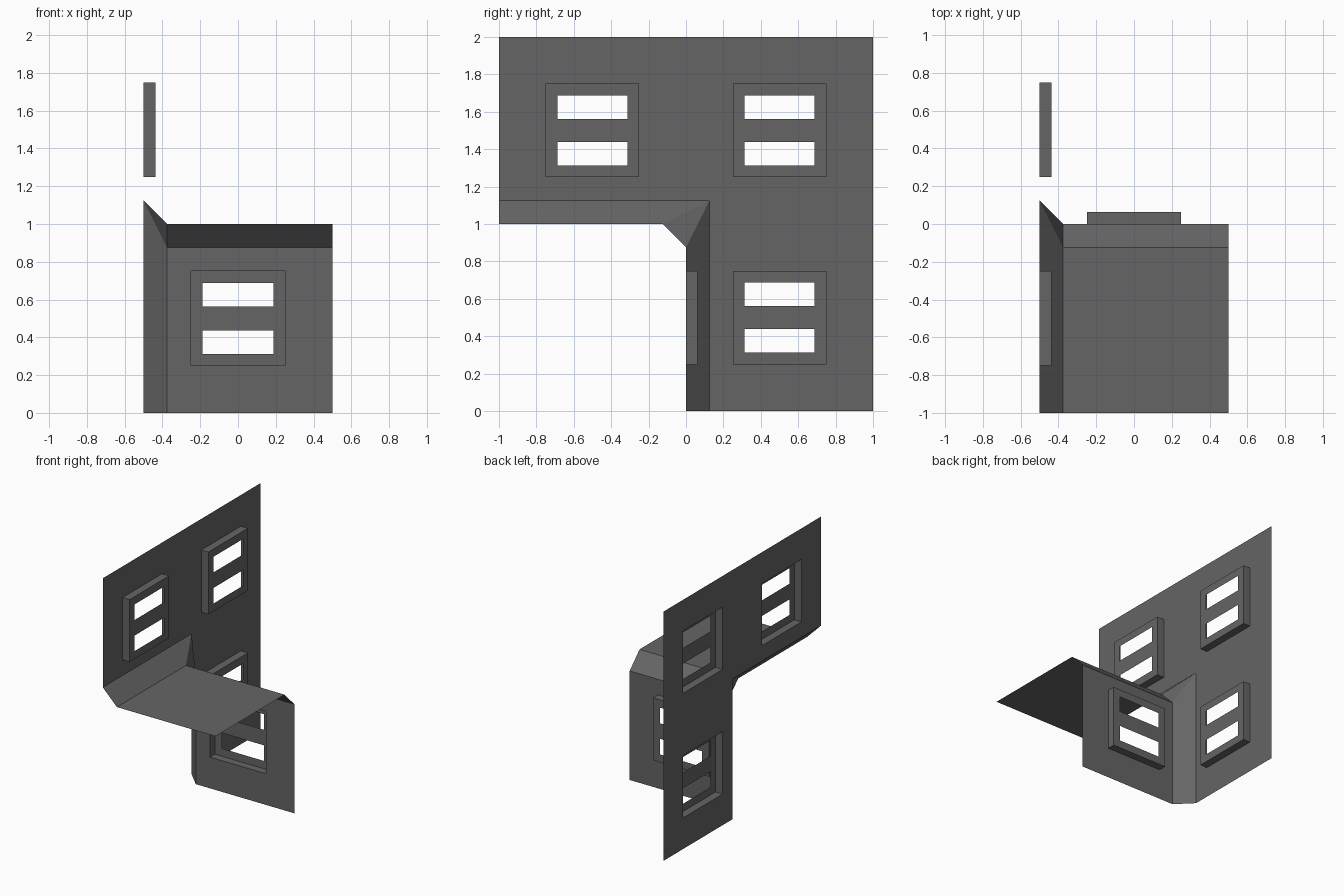
import bpy
from mathutils import Vector as V

if "Cube" in bpy.data.objects:
    bpy.data.objects.remove(bpy.data.objects["Cube"])

grey = bpy.data.materials.new("dark_grey")
grey.diffuse_color = (0.13, 0.13, 0.13, 1)
grey.use_nodes = True
grey.node_tree.nodes["Principled BSDF"].inputs["Base Color"].default_value = grey.diffuse_color

C = 0.125    # chamfer size
D = 0.0625   # window projection
R = 0.25     # window half size


def side(u, v, d=0):
    """Side wall plane, facing +x."""
    return V((-0.5 + d, u, v))


def front(u, v, d=0):
    """Front wall plane, facing +y."""
    return V((-u, d, v))


def make(name, faces):
    verts, index, polys = [], {}, []
    for f in faces:
        poly = []
        for p in f:
            key = tuple(round(c, 5) for c in p)
            if key not in index:
                index[key] = len(verts)
                verts.append(key)
            poly.append(index[key])
        polys.append(poly)
    me = bpy.data.meshes.new(name)
    me.from_pydata(verts, [], polys)
    me.materials.append(grey)
    ob = bpy.data.objects.new(name, me)
    bpy.context.collection.objects.link(ob)


def panel(place, us, vs, hole, d=0):
    """Grid of quads, leaving out cells whose centre is in a hole."""
    faces = []
    for a, b in zip(us, us[1:]):
        for e, f in zip(vs, vs[1:]):
            if not hole((a + b) / 2, (e + f) / 2):
                faces.append([place(a, e, d), place(b, e, d),
                              place(b, f, d), place(a, f, d)])
    return faces


def in_window(u, v, centres):
    return any(abs(u - cu) < R and abs(v - cv) < R for cu, cv in centres)


def window(name, place, cu, cv):
    """Projecting hollow box with two slots through its face."""
    us = [cu + k * D for k in (-4, -3, 3, 4)]
    vs = [cv + k * D for k in (-4, -3, -1, 1, 3, 4)]
    faces = panel(place, us, vs,
                  lambda u, v: abs(u - cu) < 3 * D and D < abs(v - cv) < 3 * D, D)
    ring = [(cu - R, cv - R), (cu + R, cv - R), (cu + R, cv + R), (cu - R, cv + R)]
    for a, b in zip(ring, ring[1:] + ring[:1]):
        faces.append([place(*a), place(*b), place(*b, D), place(*a, D)])
    make(name, faces)


# L-shaped side wall
side_windows = [(-0.5, 1.5), (0.5, 1.5), (0.5, 0.5)]
make("side_wall", panel(
    side, [-1, -0.75, -0.25, C, 0.25, 0.75, 1], [0, 0.25, 0.75, 1 + C, 1.25, 1.75, 2],
    lambda u, v: (u < C and v < 1 + C) or in_window(u, v, side_windows)))
for i, (u, v) in enumerate(side_windows):
    window(f"side_window_{i + 1}", side, u, v)

# Front wall under the ledge
make("front_wall", panel(
    front, [-0.5, -0.25, 0.25, 0.5 - C], [0, 0.25, 0.75, 1 - C],
    lambda u, v: in_window(u, v, [(0, 0.5)])))
window("front_window", front, 0, 0.5)

# Flat ledge
x0, x1 = -0.5 + C, 0.5
make("ledge", [[V((x0, -1, 1)), V((x1, -1, 1)), V((x1, -C, 1)), V((x0, -C, 1))]])

# Bevels joining the wall, ledge and front wall, meeting at one corner
corner = V((-0.5, C, 1 + C))
top, low = V((x0, -C, 1)), V((x0, 0, 1 - C))
make("bevels", [
    [V((-0.5, -1, 1 + C)), V((x0, -1, 1)), top, corner],
    [V((x0, 0, 0)), V((-0.5, C, 0)), corner, low],
    [top, V((x1, -C, 1)), V((x1, 0, 1 - C)), low],
    [corner, top, low],
])
